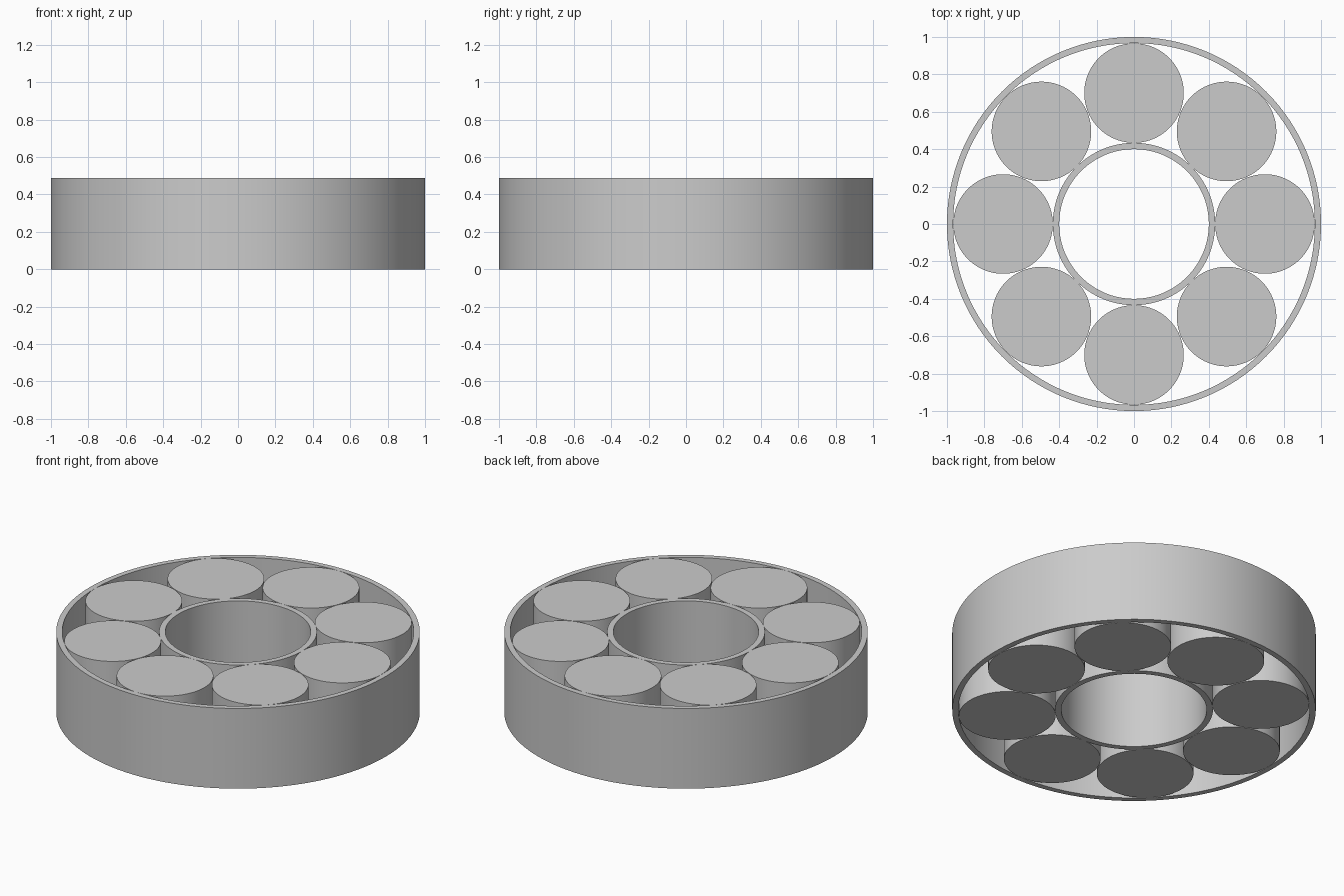
import bpy
import bmesh
from math import cos, sin, pi, radians

cube = bpy.data.objects.get("Cube")
if cube:
    bpy.data.objects.remove(cube, do_unlink=True)

HEIGHT = 0.487
ROLLERS = 8
PITCH = 0.70

steel = bpy.data.materials.new("plain grey steel")
steel.use_nodes = True
grey = (0.6, 0.6, 0.6, 1)
steel.diffuse_color = grey
steel.node_tree.nodes["Principled BSDF"].inputs["Base Color"].default_value = grey


def finish(name, bm):
    """Turn a bmesh into a smooth-sided object with sharp rims."""
    bmesh.ops.recalc_face_normals(bm, faces=bm.faces)
    mesh = bpy.data.meshes.new(name)
    bm.to_mesh(mesh)
    bm.free()
    mesh.materials.append(steel)
    obj = bpy.data.objects.new(name, mesh)
    bpy.context.collection.objects.link(obj)
    bpy.ops.object.select_all(action='DESELECT')
    obj.select_set(True)
    bpy.context.view_layer.objects.active = obj
    bpy.ops.object.shade_smooth_by_angle(angle=radians(30))
    return obj


def ring(name, inner, outer, sides=128):
    """Spin a rectangular section about the z axis."""
    bm = bmesh.new()
    section = [(inner, 0), (outer, 0), (outer, HEIGHT), (inner, HEIGHT)]
    verts = [bm.verts.new((r, 0, z)) for r, z in section]
    edges = [bm.edges.new((verts[i], verts[i - 1])) for i in range(4)]
    bmesh.ops.spin(bm, geom=verts + edges, cent=(0, 0, 0), axis=(0, 0, 1),
                   angle=2 * pi, steps=sides, use_merge=True)
    bmesh.ops.remove_doubles(bm, verts=bm.verts, dist=0.0001)
    return finish(name, bm)


def roller(name, angle, radius=0.266, sides=96):
    bm = bmesh.new()
    bmesh.ops.create_cone(bm, cap_ends=True, segments=sides, radius1=radius,
                          radius2=radius, depth=HEIGHT)
    obj = finish(name, bm)
    obj.location = (PITCH * cos(angle), PITCH * sin(angle), HEIGHT / 2)


# Races
ring("outer_race", 0.967, 1.0)
ring("inner_race", 0.40, 0.434)

# Rollers filling the gap between the races
for i in range(ROLLERS):
    roller(f"roller_{i + 1}", 2 * pi * i / ROLLERS)
